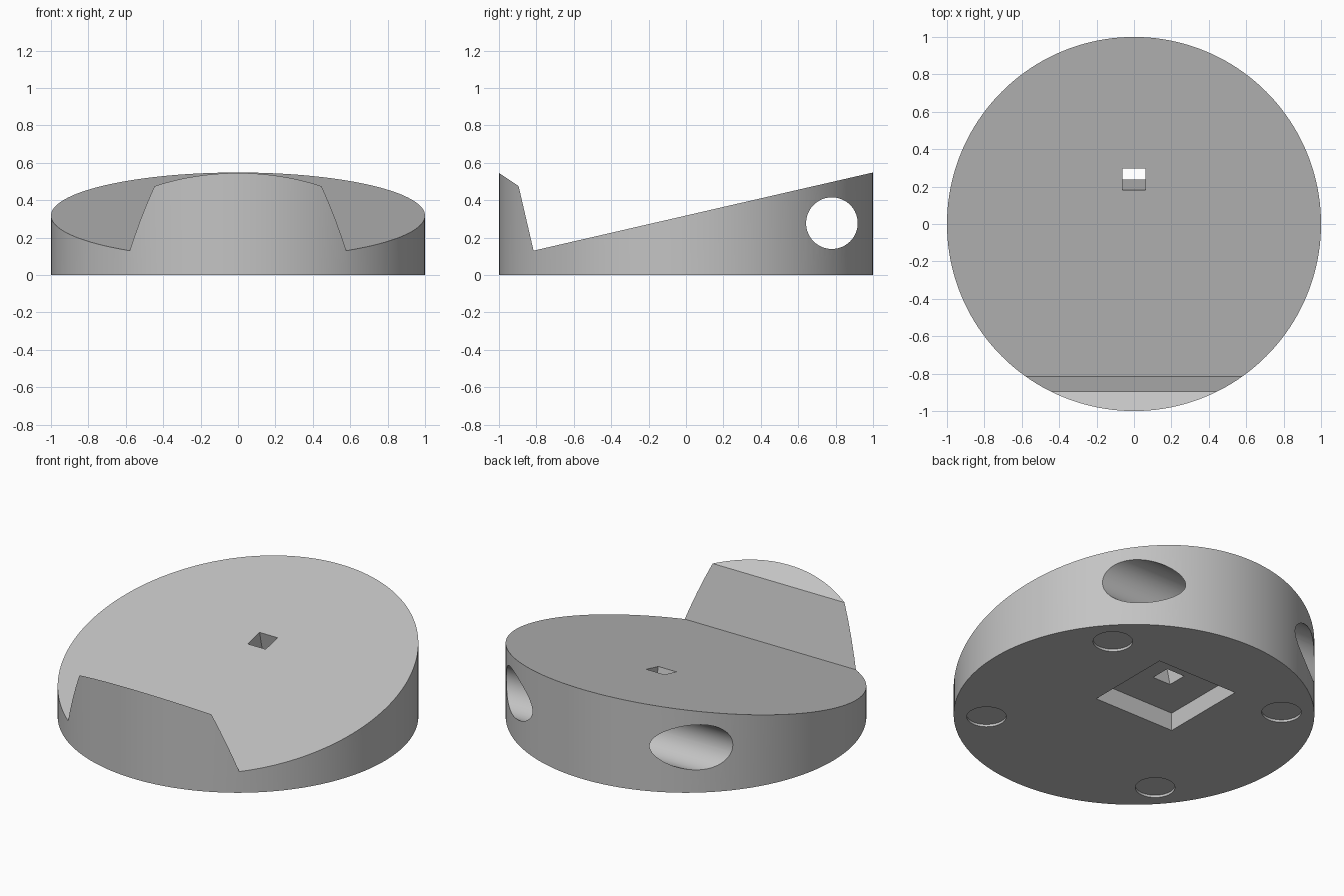
import bpy, bmesh, math
from mathutils import Matrix, Vector

cube = bpy.data.objects.get("Cube")
if cube:
    bpy.data.objects.remove(cube, do_unlink=True)

grey = bpy.data.materials.new("plain grey")
grey.use_nodes = True
colour = (0.55, 0.55, 0.55, 1)
grey.diffuse_color = colour
grey.node_tree.nodes["Principled BSDF"].inputs["Base Color"].default_value = colour


def finish(bm, name):
    bmesh.ops.recalc_face_normals(bm, faces=bm.faces)
    mesh = bpy.data.meshes.new(name)
    bm.to_mesh(mesh)
    bm.free()
    mesh.materials.append(grey)
    obj = bpy.data.objects.new(name, mesh)
    bpy.context.collection.objects.link(obj)
    return obj


def cylinder(name, radius, depth, matrix, sides):
    bm = bmesh.new()
    bmesh.ops.create_cone(bm, cap_ends=True, segments=sides, radius1=radius,
                          radius2=radius, depth=depth, matrix=matrix)
    return finish(bm, name)


def block(name, size, matrix):
    bm = bmesh.new()
    bmesh.ops.create_cube(bm, size=1, matrix=matrix @ Matrix.Diagonal((*size, 1)))
    return finish(bm, name)


def prism(name, profile, half_width):
    bm = bmesh.new()
    face = bm.faces.new([bm.verts.new((-half_width, y, z)) for y, z in profile])
    side = bmesh.ops.extrude_face_region(bm, geom=[face])
    verts = [g for g in side["geom"] if isinstance(g, bmesh.types.BMVert)]
    bmesh.ops.translate(bm, verts=verts, vec=(2 * half_width, 0, 0))
    return finish(bm, name)


def combine(target, cutter, operation="DIFFERENCE"):
    bpy.context.view_layer.objects.active = target
    mod = target.modifiers.new("cut", "BOOLEAN")
    mod.operation = operation
    mod.solver = "EXACT"
    mod.object = cutter
    bpy.ops.object.modifier_apply(modifier=mod.name)
    bpy.data.objects.remove(cutter, do_unlink=True)


move = Matrix.Translation

# Round body, trimmed by the side profile: sloped deck and front lip
body = cylinder("sloped_round_stand", 1, 1, move((0, 0, 0.4)), 160)
profile = [(-1.2, 0), (-1.2, 0.678), (-0.895, 0.475), (-0.815, 0.13),
           (1.2, 0.594), (1.2, 0)]
combine(body, prism("side_profile", profile, 1.2), "INTERSECT")

# Round passage from side to side near the back
combine(body, cylinder("side_passage", 0.138, 3,
                       move((0, 0.78, 0.277)) @ Matrix.Rotation(math.pi / 2, 4, "Y"), 64))

# Square pocket underneath
pocket_top = 0.11
combine(body, block("pocket", (0.546, 0.546, 2 * pocket_top), move((0, 0.273, 0))))

# Small square hole, at right angles to the deck
tilt = math.atan(0.23)
combine(body, block("cable_hole", (0.122, 0.118, 0.5),
                    move((0, 0.238, 0.373)) @ Matrix.Rotation(tilt, 4, "X")
                    @ move((0, 0, -0.1))))

# Shallow round recesses for four feet
for x in (-0.61, 0.61):
    for y in (-0.545, 0.545):
        combine(body, cylinder("foot_recess", 0.11, 0.03, move((x, y, 0)), 48))

# Smooth curved walls, sharp edges
bpy.ops.object.select_all(action="DESELECT")
body.select_set(True)
bpy.context.view_layer.objects.active = body
bpy.ops.object.shade_smooth_by_angle(angle=math.radians(25))
